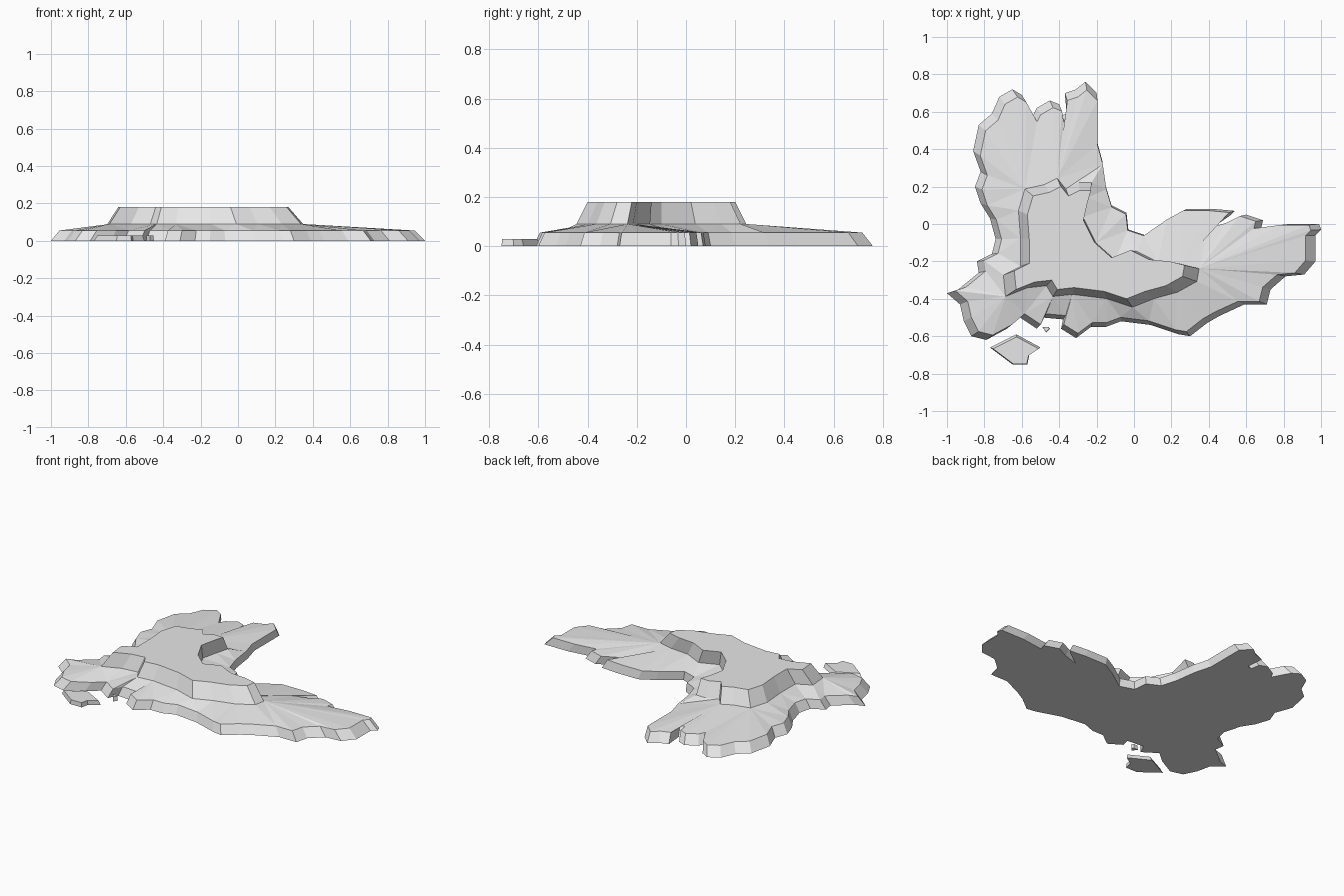
import bpy
import bmesh
from mathutils import Vector

default_cube = bpy.data.objects.get("Cube")
if default_cube:
    bpy.data.objects.remove(default_cube, do_unlink=True)

# Single stone material
stone = bpy.data.materials.new("stone grey")
stone.use_nodes = True
stone_colour = (0.8, 0.8, 0.8, 1)
stone.diffuse_color = stone_colour
stone.node_tree.nodes["Principled BSDF"].inputs["Base Color"].default_value = stone_colour

# Coastline at ground level, clockwise, in hundredths of a unit
COAST = [
    (-65, 72), (-60, 69), (-54, 58), (-52, 62), (-45, 66), (-40, 64), (-39, 58),
    (-36, 59), (-37, 70), (-31, 72), (-26, 76), (-20, 70), (-20, 45), (-17, 34),
    (-15, 20), (-12, 10), (-4, 6), (-3, -3), (6, -6), (19, 3), (28, 8), (43, 8),
    (54, 7), (52, 5), (42, -2), (52, 1), (60, 5), (69, 2), (68, -2), (83, 0),
    (99, 0), (100, -3), (97, -6), (97, -20), (91, -27), (81, -28), (73, -35),
    (71, -43), (59, -43), (46, -49), (39, -53), (30, -60), (24, -59), (9, -54),
    (-7, -52), (-15, -55), (-23, -55), (-31, -61), (-39, -56), (-38, -51),
    (-49, -50), (-52, -56), (-61, -50), (-68, -56), (-79, -62), (-87, -60),
    (-91, -52), (-93, -43), (-100, -37), (-94, -35), (-83, -26), (-84, -20),
    (-76, -16), (-74, -8), (-77, 3), (-82, 11), (-85, 20), (-82, 28), (-86, 39),
    (-83, 53), (-76, 59), (-72, 68),
]

# Flat summit of the plateau, clockwise
SUMMIT = [
    (-54, 15), (-45, 17), (-39, 20), (-35, 15), (-29, 18), (-23, 18), (-25, 11),
    (-27, 2), (-21, -10), (-12, -18), (-2, -14), (8, -19), (19, -20), (27, -22),
    (26, -28), (17, -33), (6, -36), (-4, -40), (-16, -36), (-32, -34), (-41, -35),
    (-44, -30), (-53, -31), (-63, -35), (-64, -25), (-56, -21), (-56, -8), (-57, 5),
]

ISLAND = [(-63, -59), (-50, -66), (-56, -70), (-57, -75), (-65, -75), (-77, -66)]
ISLET = [(-49, -55), (-46, -55), (-45, -56), (-47, -58)]


def ring(bm, points, height, centre=(0, 0), scale=1.0):
    """Closed ring of vertices, scaled about a centre and set at a height."""
    middle = Vector(centre)
    verts = []
    for point in points:
        flat = middle + (Vector(point) * 0.01 - middle) * scale
        verts.append(bm.verts.new((flat.x, flat.y, height)))
    return verts


def wall(bm, lower, upper):
    """Quads between two rings with matching points."""
    for i in range(len(lower)):
        k = (i + 1) % len(lower)
        bm.faces.new((lower[i], lower[k], upper[k], upper[i]))


def slope(bm, outer, inner):
    """Fan of triangles between unequal rings, using the shortest set of links."""
    n, m = len(outer), len(inner)
    best = {}
    for i in range(n + 1):
        for j in range(m + 1):
            link = (outer[i % n].co - inner[j % m].co).length
            previous = [s for s in ((i - 1, j), (i, j - 1)) if s in best]
            source = min(previous, key=lambda s: best[s][0]) if previous else None
            cost = best[source][0] if source else 0
            best[i, j] = (cost + link, source)
    state = (n, m)
    while best[state][1]:
        i, j = state
        a, b = best[state][1]
        third = outer[a % n] if a < i else inner[b % m]
        bm.faces.new((outer[i % n], inner[j % m], third))
        state = (a, b)


def finish(bm, name):
    """Turn the bmesh into a flat shaded object."""
    bmesh.ops.recalc_face_normals(bm, faces=bm.faces[:])
    mesh = bpy.data.meshes.new(name)
    bm.to_mesh(mesh)
    bm.free()
    mesh.materials.append(stone)
    obj = bpy.data.objects.new(name, mesh)
    bpy.context.collection.objects.link(obj)
    return obj


# Mainland: bevelled coast, gentle slope, steep cliffs and flat summit
bm = bmesh.new()
shore = ring(bm, COAST, 0)
rim = ring(bm, COAST, 0.055, (-0.1, -0.1), 0.95)
foot = ring(bm, SUMMIT, 0.09, (-0.25, -0.1), 1.15)
crest = ring(bm, SUMMIT, 0.18)
bm.faces.new(shore)
wall(bm, shore, rim)
slope(bm, rim, foot)
wall(bm, foot, crest)
bm.faces.new(crest)
finish(bm, "mainland")

# Small separate islands off the front shore
for name, points, centre in (("island", ISLAND, (-0.6, -0.73)),
                             ("islet", ISLET, (-0.47, -0.56))):
    bm = bmesh.new()
    base = ring(bm, points, 0)
    top = ring(bm, points, 0.028, centre, 0.9)
    bm.faces.new(base)
    wall(bm, base, top)
    bm.faces.new(top)
    finish(bm, name)
